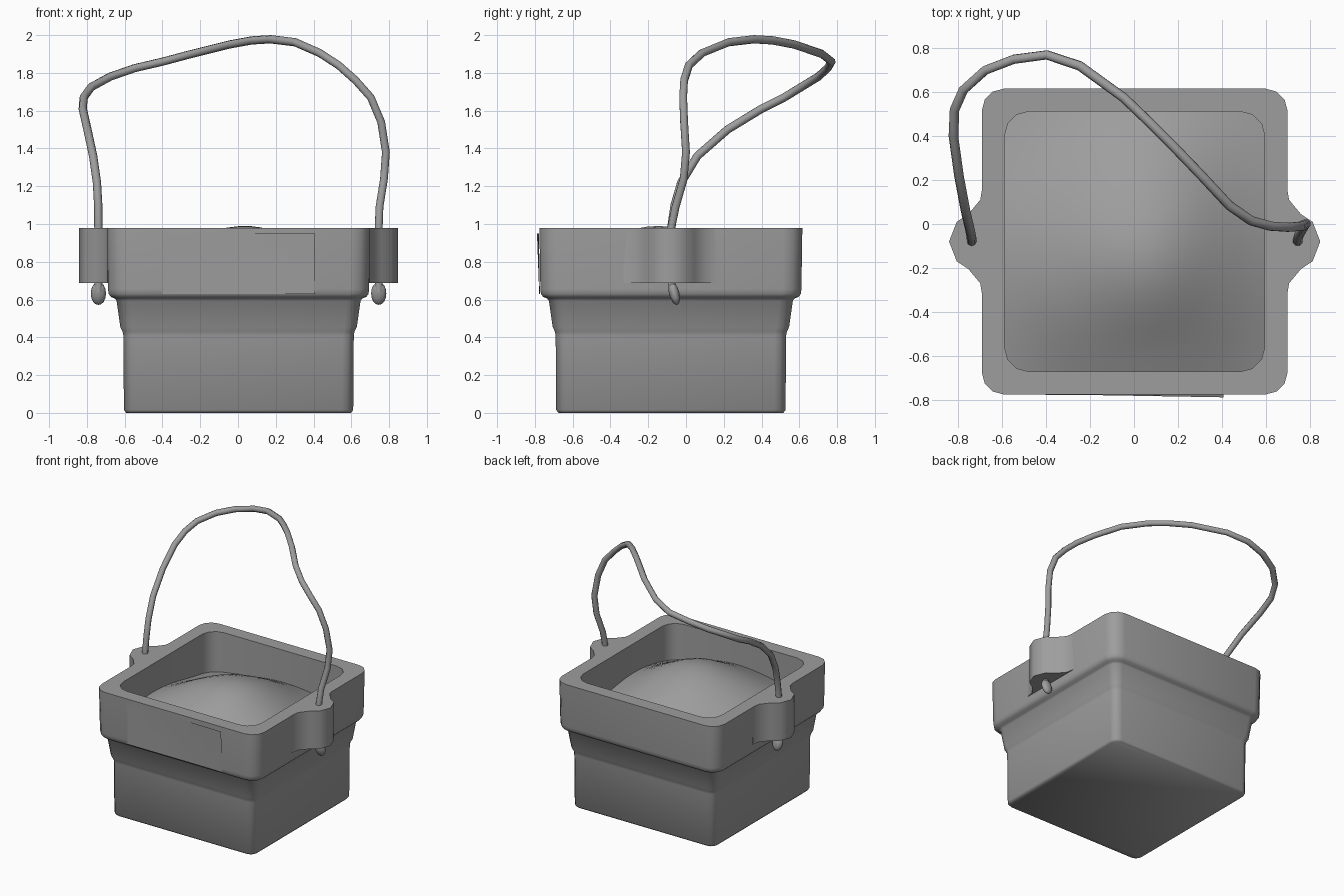
import bpy, bmesh, math
from mathutils import Matrix

if "Cube" in bpy.data.objects:
    bpy.data.objects.remove(bpy.data.objects["Cube"])

CX, CY = 0.003, -0.08  # centre of the square tub

grey = bpy.data.materials.new("dark_grey")
grey.diffuse_color = (0.34, 0.34, 0.34, 1)
grey.use_nodes = True
grey.node_tree.nodes["Principled BSDF"].inputs["Base Color"].default_value = grey.diffuse_color


def smooth(ob, angle):
    bpy.ops.object.select_all(action='DESELECT')
    ob.select_set(True)
    bpy.context.view_layer.objects.active = ob
    bpy.ops.object.shade_smooth_by_angle(angle=math.radians(angle))


def finish(name, bm, angle, normals=True):
    if normals:
        bmesh.ops.recalc_face_normals(bm, faces=bm.faces)
    me = bpy.data.meshes.new(name)
    bm.to_mesh(me)
    bm.free()
    me.materials.append(grey)
    ob = bpy.data.objects.new(name, me)
    bpy.context.collection.objects.link(ob)
    smooth(ob, angle)
    return ob


def rounded_square(bm, half, radius, z, seg=3):
    ring = []
    for q in range(4):
        for i in range(seg + 1):
            a = math.pi / 2 * (q + i / seg)
            sx = 1 if q in (0, 3) else -1
            sy = 1 if q in (0, 1) else -1
            c = half - radius
            ring.append(bm.verts.new((CX + sx * c + radius * math.cos(a),
                                      CY + sy * c + radius * math.sin(a), z)))
    return ring


# Tub: stepped outer wall, flat rim, inner wall
profile = [(0.595, 0.05, 0.0), (0.607, 0.06, 0.015), (0.61, 0.06, 0.41),
           (0.614, 0.06, 0.43), (0.626, 0.065, 0.455), (0.646, 0.07, 0.595),
           (0.656, 0.075, 0.606), (0.676, 0.09, 0.614), (0.688, 0.1, 0.63),
           (0.691, 0.1, 0.655), (0.696, 0.1, 0.98), (0.592, 0.11, 0.98),
           (0.592, 0.11, 0.62)]
bm = bmesh.new()
rings = [rounded_square(bm, *p) for p in profile]
for a, b in zip(rings, rings[1:]):
    n = len(a)
    for i in range(n):
        bm.faces.new((a[i], a[(i + 1) % n], b[(i + 1) % n], b[i]))
bm.faces.new(rings[0][::-1])
finish("tub", bm, 60, False)

# Mounded contents, steeper on the right
bm = bmesh.new()
bmesh.ops.create_grid(bm, x_segments=20, y_segments=20, size=0.598)
for v in bm.verts:
    x, y = v.co.x, v.co.y
    dx, dy = x - 0.04, y + 0.07
    r2 = dx * dx * (1.25 if dx > 0 else 0.88) + dy * dy
    wob = 0.012 * math.sin(6 * x + 1) * math.sin(5 * y) * min(1, r2 * 6)
    v.co = (CX + x, CY + y, 0.62 + 0.37 * math.exp(-r2 / 0.36) + wob)
finish("mound", bm, 60, False)

# Ears that hold the rope, with the knots below them
half_ear = [(0.67, 0.25), (0.693, 0.25), (0.703, 0.19), (0.757, 0.125), (0.81, 0.09)]
outline = half_ear + [(0.845, 0)] + [(x, -y) for x, y in reversed(half_ear)]
for side, s in (("left", -1), ("right", 1)):
    bm = bmesh.new()
    face = bm.faces.new([bm.verts.new((CX + s * x, CY + y, 0.688)) for x, y in outline])
    ext = bmesh.ops.extrude_face_region(bm, geom=[face])
    for v in ext["geom"]:
        if isinstance(v, bmesh.types.BMVert):
            v.co.z = 0.98
    finish("ear_" + side, bm, 50)

    bm = bmesh.new()
    m = (Matrix.Translation((CX + s * 0.742, -0.062, 0.632)) @ Matrix.Rotation(0.25, 4, 'X')
         @ Matrix.Diagonal((0.042, 0.027, 0.062, 1)))
    bmesh.ops.create_uvsphere(bm, u_segments=10, v_segments=8, radius=1, matrix=m)
    finish("knot_" + side, bm, 60)

# Rope handle, flopping towards the back left
path = [(-.742, -.075, .64), (-.742, -.078, .98), (-.743, -.06, 1.1), (-.75, -.025, 1.22),
        (-.77, .06, 1.36), (-.80, .22, 1.50), (-.825, .40, 1.61), (-.82, .52, 1.67),
        (-.78, .61, 1.725), (-.68, .70, 1.78), (-.55, .75, 1.825), (-.4, .77, 1.86),
        (-.25, .72, 1.90), (-.05, .575, 1.95), (.07, .46, 1.972), (.17, .36, 1.978),
        (.3, .225, 1.962), (.43, .085, 1.905), (.53, .015, 1.84), (.62, -.01, 1.76),
        (.70, -.015, 1.67), (.755, -.01, 1.54), (.78, 0, 1.38), (.77, -.012, 1.24),
        (.746, -.055, 1.09), (.742, -.078, .98), (.742, -.075, .64)]
cu = bpy.data.curves.new("rope_handle", 'CURVE')
cu.dimensions = '3D'
cu.bevel_depth = 0.022
cu.bevel_resolution = 2
sp = cu.splines.new('POLY')
sp.points.add(len(path) - 1)
for p, (x, y, z) in zip(sp.points, path):
    p.co = (CX + x, y, z, 1)
cu.materials.append(grey)
rope = bpy.data.objects.new("rope_handle", cu)
bpy.context.collection.objects.link(rope)
bpy.ops.object.select_all(action='DESELECT')
rope.select_set(True)
bpy.context.view_layer.objects.active = rope
bpy.ops.object.convert(target='MESH')
smooth(bpy.context.view_layer.objects.active, 60)

# Blank front label, lifting slightly along its upper right
bm = bmesh.new()
bmesh.ops.create_grid(bm, x_segments=6, y_segments=4, size=1)
for v in bm.verts:
    u, w = v.co.x, v.co.y
    lift = 0.003 + 0.007 * max(0, u + w * 0.5)
    z = 0.79 + 0.16 * w
    v.co = (CX + 0.405 * u, CY - 0.691 - 0.005 * (z - 0.655) / 0.325 - lift, z)
finish("front_label", bm, 40, False)
